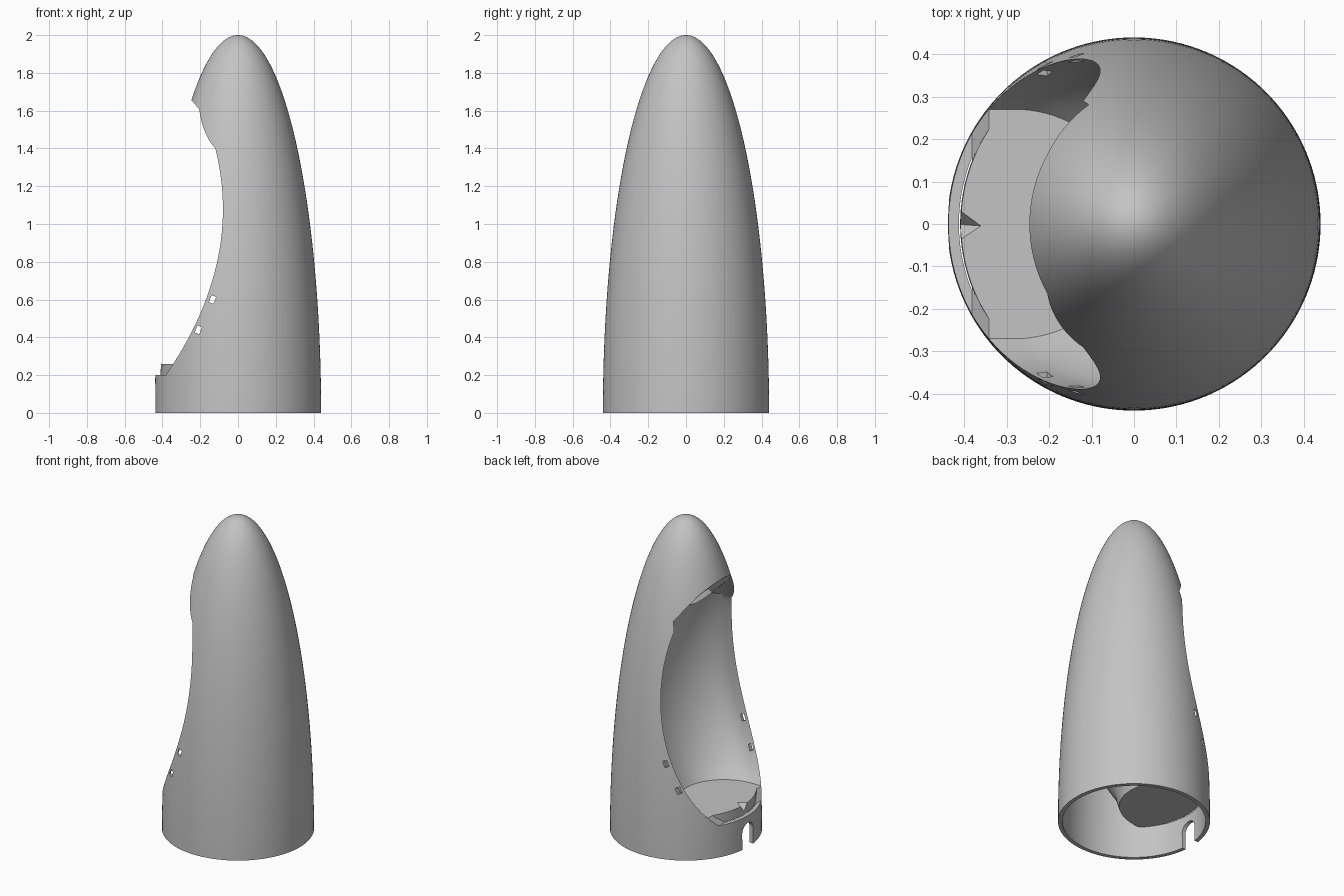
import bpy, bmesh, math

old = bpy.data.objects.get("Cube")
if old:
    bpy.data.objects.remove(old, do_unlink=True)

grey = bpy.data.materials.new("plain grey")
grey.use_nodes = True
COLOUR = (0.55, 0.55, 0.55, 1)
grey.diffuse_color = COLOUR
grey.node_tree.nodes["Principled BSDF"].inputs["Base Color"].default_value = COLOUR


def loft(name, rings):
    """Closed solid skinned through rings of equal point count."""
    bm = bmesh.new()
    loops = [[bm.verts.new(p) for p in ring] for ring in rings]
    for a, b in zip(loops, loops[1:]):
        for i in range(len(a)):
            j = (i + 1) % len(a)
            bm.faces.new((a[i], a[j], b[j], b[i]))
    bm.faces.new(loops[0][::-1])
    bm.faces.new(loops[-1])
    bmesh.ops.recalc_face_normals(bm, faces=bm.faces)
    mesh = bpy.data.meshes.new(name)
    bm.to_mesh(mesh)
    bm.free()
    obj = bpy.data.objects.new(name, mesh)
    bpy.context.collection.objects.link(obj)
    mesh.materials.append(grey)
    return obj


def subtract(target, cutter):
    mod = target.modifiers.new("cut", "BOOLEAN")
    mod.operation, mod.solver, mod.object = "DIFFERENCE", "EXACT", cutter
    bpy.context.view_layer.objects.active = target
    bpy.ops.object.modifier_apply(modifier=mod.name)
    bpy.data.objects.remove(cutter, do_unlink=True)


def dome(name, radius, height, base, sides=144, steps=64):
    """Half ellipsoid with a short straight skirt down to base."""
    profile = [(radius, base)] if base < 0 else []
    for i in range(steps + 1):
        t = math.radians(89.6) * i / steps
        profile.append((radius * math.cos(t), height * math.sin(t)))
    return loft(name, [[(r * math.cos(2 * math.pi * k / sides),
                         r * math.sin(2 * math.pi * k / sides), z)
                        for k in range(sides)] for r, z in profile])


def rim_x(z):
    """Side outline of the opening."""
    return -0.08 - 0.39 * (z - 1.08) ** 2


def scoop(name, grow, bottom, front):
    """U-shaped cavity open to -x: flat floor, bulging back, slanted ceiling."""
    def section(cx, back, width, height):
        a, w = back + grow - cx, width + grow
        arc = [math.pi * (k / 48 - 0.5) for k in range(49)]
        points = [(front, -w)]
        points += [(cx + a * math.cos(t), w * math.sin(t)) for t in arc]
        points += [(front, w)]
        return [(x, y, height(x)) for x, y in points]

    rings, count = [], 28
    for i in range(count + 1):
        z = 0.26 + 1.14 * i / count
        radius = 0.44 * math.sqrt(1 - (z / 2) ** 2)
        width = math.sqrt(radius ** 2 - rim_x(z) ** 2)
        level = z if i else bottom
        rings.append(section(rim_x(z) + 0.06, 0.2 - 0.42 * (z - 0.95) ** 2, width,
                             lambda x, level=level: level))
    rings.append(section(-0.2, -0.1, 0.167, lambda x: 1.655 + grow - 1.2 * (x + 0.245)))
    return loft(name, rings)


def slot(x, z, tilt=math.radians(-22)):
    """Small slanted window cutter through both side walls."""
    c, s = math.cos(tilt), math.sin(tilt)
    corners = [(-0.013, -0.02), (0.013, -0.02), (0.013, 0.02), (-0.013, 0.02)]
    return loft("slot_cutter", [[(x + u * c - v * s, y, z + u * s + v * c)
                                 for u, v in corners] for y in (-0.6, 0.6)])


# Hollow below and around the scoop wall
hollow = dome("hollow_cutter", 0.415, 1.972, -0.1)
subtract(hollow, scoop("scoop_wall", 0.025, 0.2, -0.65))

# Outer shell with the hollow and the scoop taken out
shell = dome("outer_shell", 0.44, 2.0, 0)
subtract(shell, hollow)
subtract(shell, scoop("scoop_cutter", 0, 0.26, -0.7))

# Lowered lip of the shell in front of the scoop floor
lip = loft("lip_cutter", [[(-0.7, y, 0.2), (rim_x(0.2), y, 0.2), (rim_x(0.27), y, 0.27),
                           (-0.7, y, 0.27)] for y in (-0.6, 0.6)])
subtract(lip, dome("floor_edge", 0.412, 2.0, -0.1))
subtract(shell, lip)

# Tapered groove at the front of the floor
subtract(shell, loft("groove_cutter", [
    [(-0.43, -0.003, 0.205), (-0.424, 0, 0.205), (-0.43, 0.003, 0.205)],
    [(-0.43, -0.055, 0.265), (-0.355, -0.005, 0.265), (-0.43, 0.05, 0.265)]]))

# Arched notch in the bottom edge
arch = [(0.055 * math.cos(math.pi * k / 16), 0.1 + 0.055 * math.sin(math.pi * k / 16))
        for k in range(17)]
arch = [(0.055, -0.1)] + arch + [(-0.055, -0.1)]
subtract(shell, loft("arch_cutter", [[(x, y, z) for y, z in arch] for x in (-0.6, -0.3)]))

# Small side slots through both walls
for x, z in ((-0.21, 0.44), (-0.135, 0.6)):
    subtract(shell, slot(x, z))

bpy.ops.object.select_all(action="DESELECT")
shell.select_set(True)
bpy.context.view_layer.objects.active = shell
bpy.ops.object.shade_smooth_by_angle(angle=math.radians(30))
